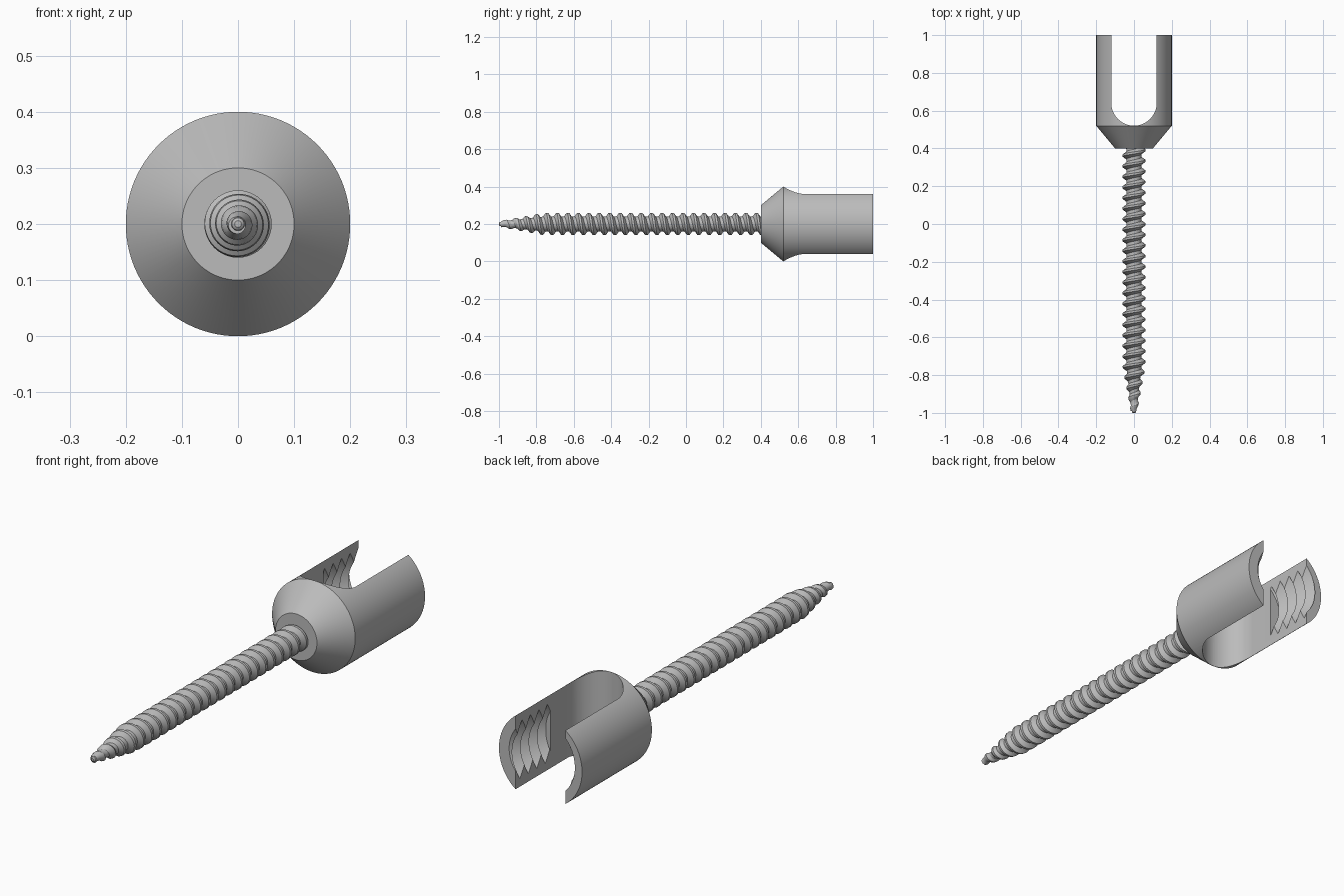
import bpy, bmesh
from math import sin, cos, tau, pi, floor, radians

AXIS_Z = 0.2

cube = bpy.data.objects.get("Cube")
if cube:
    bpy.data.objects.remove(cube, do_unlink=True)

steel = bpy.data.materials.new("grey steel")
steel.use_nodes = True
colour = (0.5, 0.5, 0.5, 1)
steel.diffuse_color = colour
steel.node_tree.nodes["Principled BSDF"].inputs["Base Color"].default_value = colour


def make_object(name, bm):
    bmesh.ops.recalc_face_normals(bm, faces=bm.faces)
    mesh = bpy.data.meshes.new(name)
    bm.to_mesh(mesh)
    bm.free()
    mesh.materials.append(steel)
    obj = bpy.data.objects.new(name, mesh)
    bpy.context.collection.objects.link(obj)
    return obj


def ring_point(r, y, angle):
    return (r * cos(angle), y, AXIS_Z + r * sin(angle))


def lathe(name, profile, sides):
    """Closed solid turned about the long axis."""
    bm = bmesh.new()
    rings = [[bm.verts.new(ring_point(r, y, tau * i / sides)) for i in range(sides)]
             for y, r in profile]
    for a, b in zip(rings, rings[1:]):
        for i in range(sides):
            j = (i + 1) % sides
            bm.faces.new((a[i], a[j], b[j], b[i]))
    bm.faces.new(rings[0])
    bm.faces.new(rings[-1])
    return make_object(name, bm)


def threaded_rod(name, y0, y1, pitch, radius, knots, sides, phase=0):
    """Right-handed thread: rows of the grid follow the helix; ends are trimmed flat."""
    bm = bmesh.new()
    turns = int((y1 - y0) / pitch) + 3
    rows = [t + k for t in range(-2, turns) for k in knots]
    cols = []
    for i in range(sides + 1):
        f = i / sides
        col = []
        for row in rows:
            y = min(max(y0 + pitch * (row - f + phase), y0), y1)
            turn = (y - y0) / pitch + f - phase
            r = radius(y, turn - floor(turn + 1e-6))
            col.append(bm.verts.new(ring_point(r, y, tau * f)))
        cols.append(col)
    for a, b in zip(cols, cols[1:]):
        for k in range(len(rows) - 1):
            bm.faces.new((a[k], a[k + 1], b[k + 1], b[k]))
    bmesh.ops.remove_doubles(bm, verts=bm.verts, dist=1e-5)
    bmesh.ops.holes_fill(bm, edges=[e for e in bm.edges if e.is_boundary], sides=0)
    return make_object(name, bm)


def ridge(t):
    """Thread height over one pitch: flat root, slope, narrow crest, slope."""
    if t < 0.3:
        return 0
    if t < 0.55:
        return (t - 0.3) / 0.25
    return 1 if t < 0.75 else (1 - t) / 0.25


def shaft_radius(y, t):
    taper = min(1, (y + 1) / 0.24)
    core = 0.012 + 0.028 * taper
    crest = 0.016 + 0.044 * taper
    return core + (crest - core) * ridge(t)


def bore_radius(y, t):
    return 0.142 + 0.032 * (1 - abs(2 * t - 1))


def cut(target, cutter):
    mod = target.modifiers.new("cut", "BOOLEAN")
    mod.operation, mod.solver, mod.object = "DIFFERENCE", "EXACT", cutter
    bpy.context.view_layer.objects.active = target
    bpy.ops.object.modifier_apply(modifier=mod.name)
    bpy.data.objects.remove(cutter, do_unlink=True)


# Threaded shaft with tapered point
shaft = threaded_rod("threaded_shaft", -0.99, 0.41, 0.056, shaft_radius,
                     (0, 0.3, 0.55, 0.75), 40)
tip = lathe("shaft_tip", [(-1, 0.006), (-0.996, 0.011), (-0.985, 0.013), (-0.97, 0.012)], 20)

# Flared tulip head
head = lathe("tulip_head", [(0.4, 0.1), (0.52, 0.2), (1, 0.2)], 96)

# U-shaped channel through the head
bm = bmesh.new()
outline = [(0.12 * cos(pi + pi * i / 32), 0.6405 + 0.12 * sin(pi + pi * i / 32))
           for i in range(33)] + [(0.12, 1.1), (-0.12, 1.1)]
base = bm.faces.new([bm.verts.new((x, y, -0.1)) for x, y in outline])
side = bmesh.ops.extrude_face_region(bm, geom=[base])["geom"]
bmesh.ops.translate(bm, vec=(0, 0, 0.6),
                    verts=[v for v in side if isinstance(v, bmesh.types.BMVert)])
cut(head, make_object("channel_cutter", bm))

# Internal thread for the locking cap
cut(head, threaded_rod("bore_cutter", 0.76, 1.03, 0.058, bore_radius, (0, 0.5), 64))

for obj in (shaft, tip, head):
    bpy.ops.object.select_all(action="DESELECT")
    obj.select_set(True)
    bpy.context.view_layer.objects.active = obj
    bpy.ops.object.shade_smooth_by_angle(angle=radians(30))
